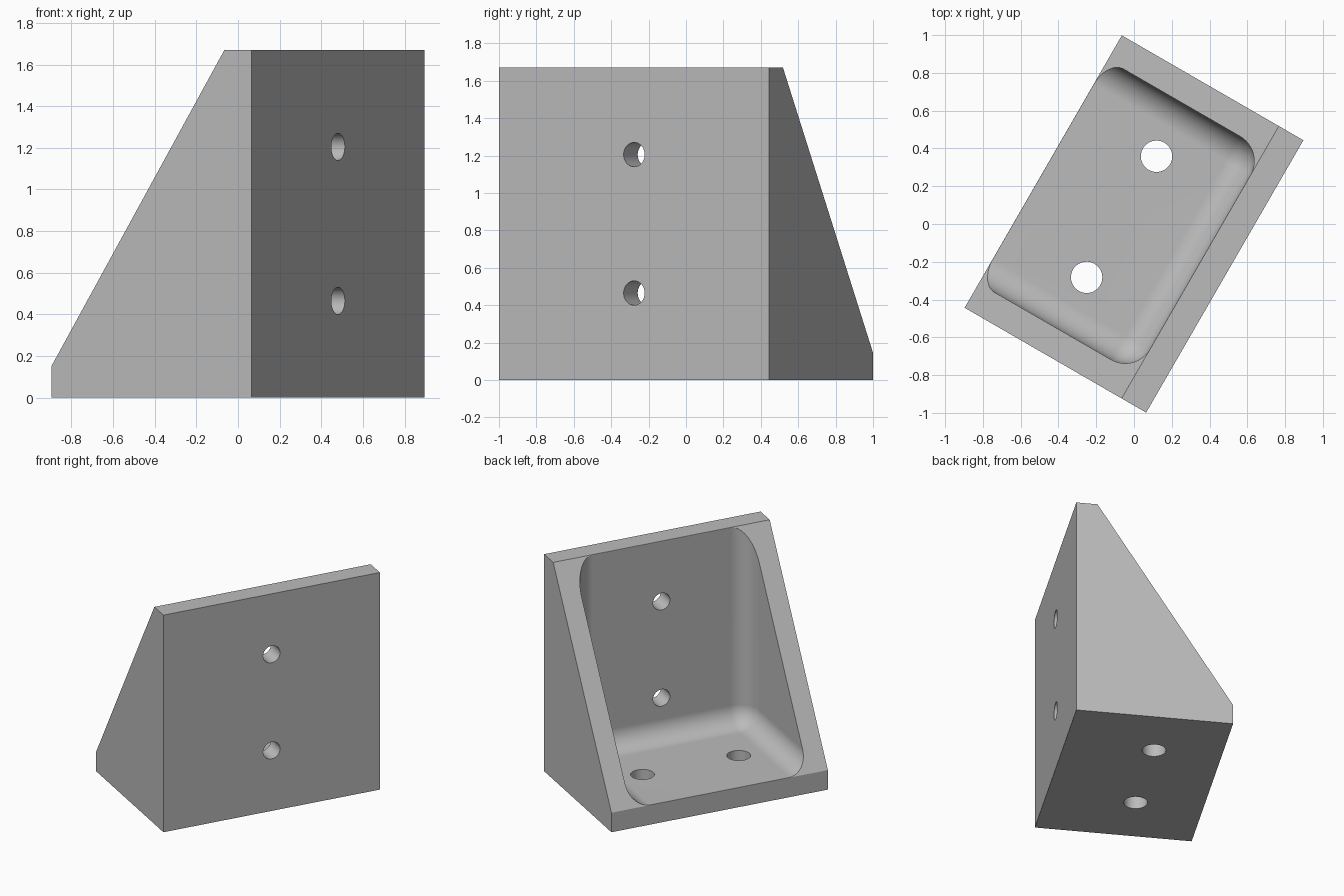
import bpy, bmesh, math
from mathutils import Matrix

default = bpy.data.objects.get("Cube")
if default:
    bpy.data.objects.remove(default, do_unlink=True)

DEPTH, WIDTH, HEIGHT = 1.11, 1.665, 1.67
WALL = 0.15        # thickness of every wall
FILLET = 0.15      # inner rounding
TURN = Matrix.Rotation(math.radians(-30), 4, 'Z')

grey = bpy.data.materials.new("plain grey")
grey.use_nodes = True
COLOUR = (0.5, 0.5, 0.5, 1)
grey.diffuse_color = COLOUR
grey.node_tree.nodes["Principled BSDF"].inputs["Base Color"].default_value = COLOUR


def make_object(name, bm):
    bmesh.ops.recalc_face_normals(bm, faces=bm.faces)
    mesh = bpy.data.meshes.new(name)
    bm.to_mesh(mesh)
    bm.free()
    mesh.materials.append(grey)
    obj = bpy.data.objects.new(name, mesh)
    bpy.context.collection.objects.link(obj)
    return obj


def cylinder(name, radius, matrix):
    bm = bmesh.new()
    bmesh.ops.create_cone(bm, cap_ends=True, segments=48, radius1=radius,
                          radius2=radius, depth=0.5, matrix=matrix)
    return make_object(name, bm)


# Solid wedge: side profile extruded across the width
back, front = -DEPTH / 2, DEPTH / 2
profile = [(back, 0), (front, 0), (front, HEIGHT), (front - WALL, HEIGHT), (back, WALL)]
bm = bmesh.new()
face = bm.faces.new([bm.verts.new((x, -WIDTH / 2, z)) for x, z in profile])
side = bmesh.ops.extrude_face_region(bm, geom=[face])
bmesh.ops.translate(bm, vec=(0, WIDTH, 0),
                    verts=[g for g in side["geom"] if isinstance(g, bmesh.types.BMVert)])
bracket = make_object("corner_bracket", bm)

# Rounded pocket that leaves a floor, an upright plate and two side gussets
x0, x1 = -2.0, front - WALL - 0.001
z0, z1 = WALL + 0.001, 3.0
bm = bmesh.new()
bmesh.ops.create_cube(bm, size=1)
bmesh.ops.scale(bm, vec=(x1 - x0, WIDTH - 2 * WALL, z1 - z0), verts=bm.verts)
bmesh.ops.translate(bm, vec=((x0 + x1) / 2, 0, (z0 + z1) / 2), verts=bm.verts)
bmesh.ops.bevel(bm, geom=bm.edges[:], offset=FILLET, segments=12,
                profile=0.5, affect='EDGES')
cutters = [make_object("pocket_cutter", bm)]

# Screw holes: two through the floor, two through the upright plate
for s in (-1, 1):
    cutters.append(cylinder("floor_hole_cutter", 0.083,
                            Matrix.Translation((-0.076, s * 0.37, 0))))
    cutters.append(cylinder("plate_hole_cutter", 0.065,
                            Matrix.Translation((front, 0, HEIGHT / 2 + s * 0.37))
                            @ Matrix.Rotation(math.pi / 2, 4, 'Y')))

bpy.ops.object.select_all(action='DESELECT')
bpy.context.view_layer.objects.active = bracket
bracket.select_set(True)
for cutter in cutters:
    cut = bracket.modifiers.new("cut", 'BOOLEAN')
    cut.operation, cut.solver, cut.object = 'DIFFERENCE', 'EXACT', cutter
    bpy.ops.object.modifier_apply(modifier=cut.name)
    bpy.data.objects.remove(cutter, do_unlink=True)

# Turn into place, then smooth the fillets while keeping hard edges
bracket.data.transform(TURN)
bpy.ops.object.shade_smooth_by_angle(angle=math.radians(25))
weighted = bracket.modifiers.new("flat faces", 'WEIGHTED_NORMAL')
weighted.keep_sharp = True
